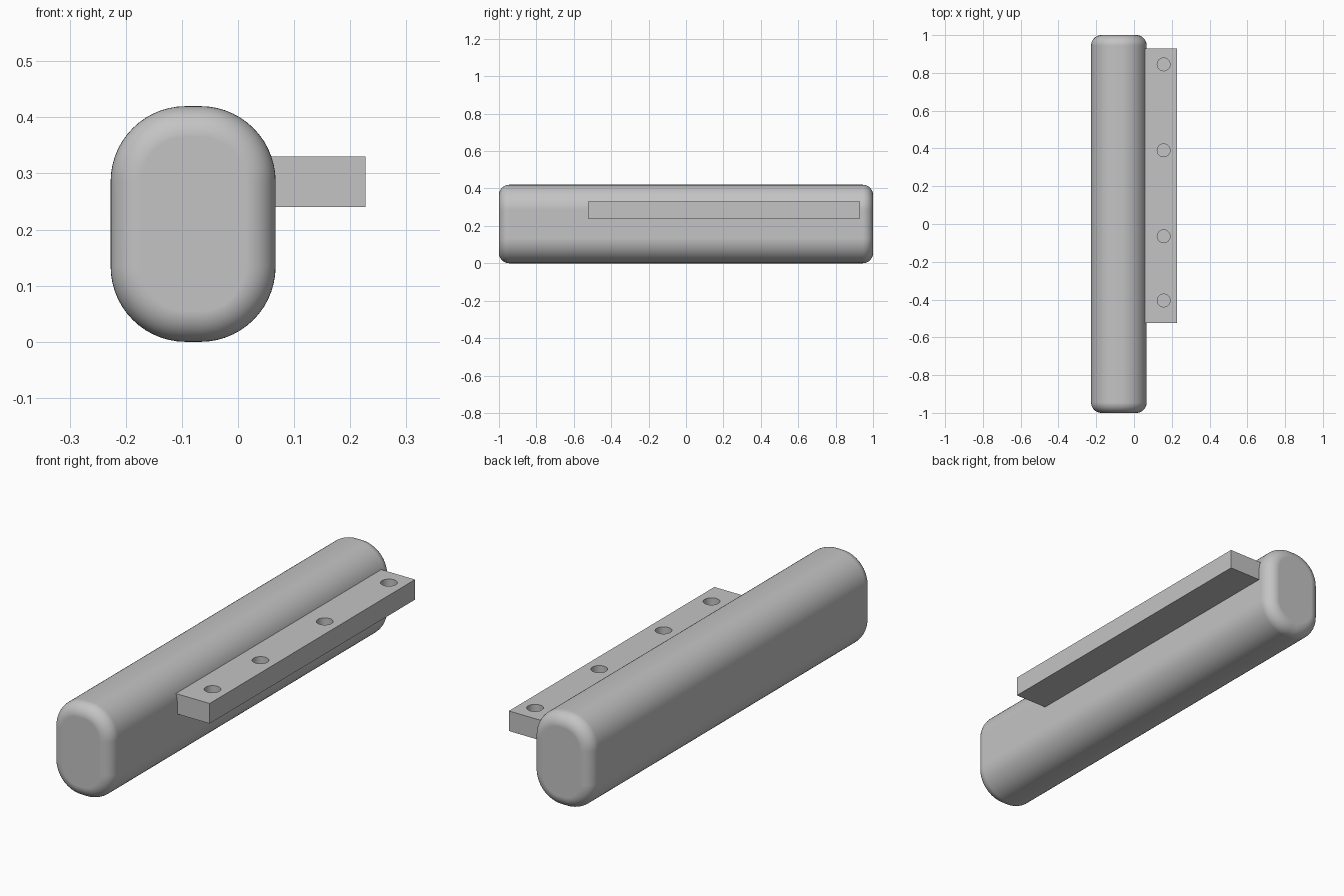
import bpy, bmesh
from math import sin, cos, pi
from mathutils import Matrix

if "Cube" in bpy.data.objects:
    bpy.data.objects.remove(bpy.data.objects["Cube"])

grey = bpy.data.materials.new("plain grey")
grey.use_nodes = True
COLOUR = (0.55, 0.55, 0.55, 1)
grey.diffuse_color = COLOUR
grey.node_tree.nodes["Principled BSDF"].inputs["Base Color"].default_value = COLOUR


def make_object(name, bm):
    bmesh.ops.recalc_face_normals(bm, faces=bm.faces)
    mesh = bpy.data.meshes.new(name)
    bm.to_mesh(mesh)
    bm.free()
    mesh.materials.append(grey)
    obj = bpy.data.objects.new(name, mesh)
    bpy.context.collection.objects.link(obj)
    return obj


def smooth(obj):
    bpy.ops.object.select_all(action="DESELECT")
    obj.select_set(True)
    bpy.context.view_layer.objects.active = obj
    bpy.ops.object.shade_smooth_by_angle(angle=0.6)


# Rounded bar: rounded-rectangle rings lofted along y with filleted ends
CX, CZ, HALF_W, HALF_H = -0.08, 0.21, 0.147, 0.21
CORNER, FILLET, STEPS, ARC = 0.134, 0.055, 10, 14


def ring(bm, y, inset):
    radius = CORNER - inset
    verts = []
    for q, (sx, sz) in enumerate([(1, 1), (-1, 1), (-1, -1), (1, -1)]):
        for i in range(ARC + 1):
            a = (q + i / ARC) * pi / 2
            verts.append(bm.verts.new((CX + sx * (HALF_W - CORNER) + radius * cos(a), y,
                                       CZ + sz * (HALF_H - CORNER) + radius * sin(a))))
    return verts


bm = bmesh.new()
stations = []
for i in range(STEPS + 1):
    a = i / STEPS * pi / 2
    stations.append((-1 + FILLET * (1 - cos(a)), FILLET * (1 - sin(a))))
stations += [(-y, inset) for y, inset in reversed(stations)]
rings = [ring(bm, y, inset) for y, inset in stations]
for a, b in zip(rings, rings[1:]):
    for i in range(len(a)):
        j = (i + 1) % len(a)
        bm.faces.new((a[i], a[j], b[j], b[i]))
bm.faces.new(rings[0])
bm.faces.new(rings[-1])
bar = make_object("rounded_bar", bm)
smooth(bar)
weighted = bar.modifiers.new("flat face normals", "WEIGHTED_NORMAL")
weighted.keep_sharp = True

# Side mounting strip
X0, X1, Y0, Y1, Z0, Z1 = 0.05, 0.227, -0.525, 0.93, 0.24, 0.33
bm = bmesh.new()
bmesh.ops.create_cube(bm, size=1, matrix=Matrix.Translation(
    ((X0 + X1) / 2, (Y0 + Y1) / 2, (Z0 + Z1) / 2)) @ Matrix.Diagonal((X1 - X0, Y1 - Y0, Z1 - Z0, 1)))
strip = make_object("mounting_strip", bm)

# Blind screw holes in the strip
DEPTH = 0.07
bm = bmesh.new()
for y in (-0.405, -0.065, 0.39, 0.845):
    bmesh.ops.create_cone(bm, cap_ends=True, segments=40, radius1=0.034, radius2=0.034,
                          depth=2 * DEPTH, matrix=Matrix.Translation((0.157, y, Z1)))
cutter = make_object("hole_cutter", bm)
cutter.hide_render = True
cut = strip.modifiers.new("screw holes", "BOOLEAN")
cut.operation = "DIFFERENCE"
cut.solver = "EXACT"
cut.object = cutter
bpy.context.view_layer.objects.active = strip
bpy.ops.object.modifier_apply(modifier=cut.name)
bpy.data.objects.remove(cutter)
smooth(strip)
